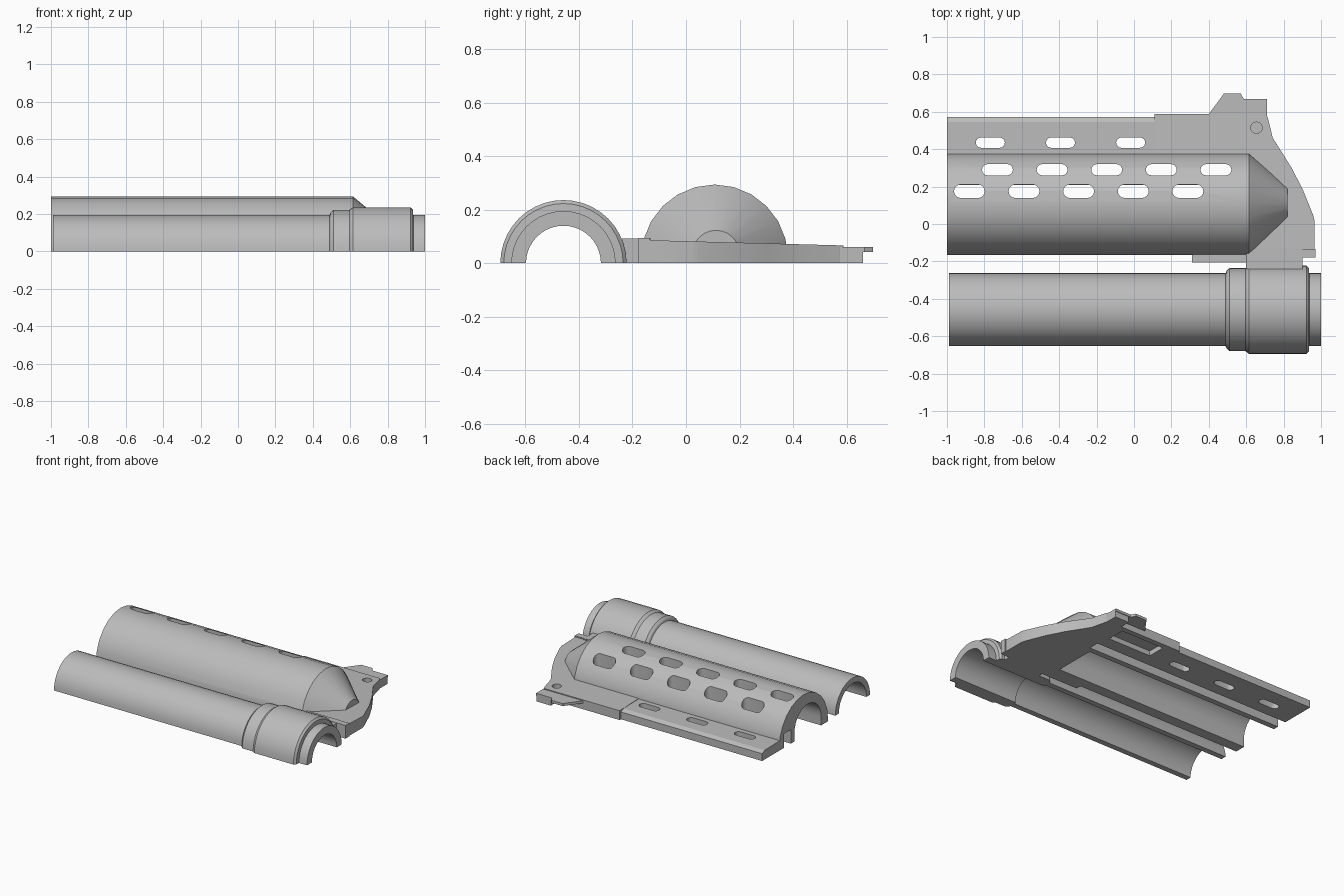
import bpy, bmesh, math

cube = bpy.data.objects.get("Cube")
if cube:
    bpy.data.objects.remove(cube, do_unlink=True)

grey = bpy.data.materials.new("plain_grey")
grey.use_nodes = True
GREY = (0.5, 0.5, 0.5, 1)
grey.diffuse_color = GREY
grey.node_tree.nodes["Principled BSDF"].inputs["Base Color"].default_value = GREY


def loft(name, rings):
    """Skin matching closed rings and cap both ends."""
    bm = bmesh.new()
    loops = [[bm.verts.new(p) for p in ring] for ring in rings]
    n = len(loops[0])
    for a, b in zip(loops, loops[1:]):
        for i in range(n):
            j = (i + 1) % n
            bm.faces.new((a[i], a[j], b[j], b[i]))
    bm.faces.new(loops[0])
    bm.faces.new(loops[-1])
    bmesh.ops.recalc_face_normals(bm, faces=bm.faces)
    mesh = bpy.data.meshes.new(name)
    bm.to_mesh(mesh)
    bm.free()
    mesh.materials.append(grey)
    ob = bpy.data.objects.new(name, mesh)
    bpy.context.collection.objects.link(ob)
    return ob


def prism(name, outline, z0, top):
    """Extrude an xy outline; top is a height or a function of y."""
    height = top if callable(top) else lambda y: top
    return loft(name, [[(x, y, z0) for x, y in outline],
                       [(x, y, height(y)) for x, y in outline]])


def box(name, x0, x1, y0, y1, z0, z1):
    return prism(name, [(x0, y0), (x1, y0), (x1, y1), (x0, y1)], z0, z1)


def along_x(name, section, x0, x1):
    return loft(name, [[(x, y, z) for y, z in section] for x in (x0, x1)])


def arc(cy, cz, r, n, flip=False):
    pts = [(cy + r * math.cos(math.pi * i / n), cz + r * math.sin(math.pi * i / n))
           for i in range(n + 1)]
    return pts[::-1] if flip else pts


def arch(cy, cz, r, n, base=0.0):
    """Half circle standing on straight legs."""
    return [(cy + r, base)] + arc(cy, cz, r, n) + [(cy - r, base)]


def slot(cx, cy, length, width, z0, z1):
    r, h = width / 2, (length - width) / 2
    pts = []
    for i in range(18):
        a = math.pi * (i if i < 9 else i - 1) / 8 - math.pi / 2
        pts.append((cx + (h if i < 9 else -h) + r * math.cos(a), cy + r * math.sin(a)))
    return prism("slot_cutter", pts, z0, z1)


def combine(target, tool, operation):
    mod = target.modifiers.new("combine", 'BOOLEAN')
    mod.operation = operation
    mod.solver = 'EXACT'
    mod.object = tool
    bpy.context.view_layer.objects.active = target
    bpy.ops.object.modifier_apply(modifier=mod.name)
    bpy.data.objects.remove(tool, do_unlink=True)


def smooth(ob):
    bpy.ops.object.select_all(action='DESELECT')
    ob.select_set(True)
    bpy.context.view_layer.objects.active = ob
    bpy.ops.object.shade_smooth_by_angle(angle=math.radians(25))


# Half tube with stepped collar and end lip: x, outer radius, inner radius
stations = [(-0.99, 0.195, 0.155), (0.49, 0.195, 0.155), (0.495, 0.208, 0.14),
            (0.51, 0.222, 0.14), (0.595, 0.222, 0.14), (0.615, 0.236, 0.14),
            (0.922, 0.236, 0.14), (0.935, 0.223, 0.14), (0.937, 0.195, 0.14),
            (1.0, 0.195, 0.14)]
TUBE_Y = -0.458
tube = loft("tube_half", [[(x, y, z) for y, z in
                           arc(TUBE_Y, 0, ro, 20) + arc(TUBE_Y, 0, ri, 20, True)]
                          for x, ro, ri in stations])
smooth(tube)

# Rounded guard with a tapered nose
guard = loft("guard_body", [[(x, y, z) for y, z in arch(cy, cz, r, 12)]
                            for x, cy, cz, r in ((-1, 0.107, 0.02, 0.274),
                                                 (0.615, 0.107, 0.02, 0.274),
                                                 (0.82, 0.112, 0.035, 0.088))])

# Slotted side rail with a bevelled outer edge
rail = along_x("side_rail", [(0.3, 0), (0.573, 0), (0.573, 0.052), (0.545, 0.066),
                             (0.3, 0.07)], -1, 0.2)
combine(guard, rail, 'UNION')

# Sloped end plate with a swept edge
plate = prism("end_plate", [(0.11, 0.05), (0.11, 0.588), (0.705, 0.588), (0.715, 0.57),
                            (0.742, 0.46), (0.84, 0.305), (0.9, 0.19), (0.957, 0.05),
                            (0.965, 0.02), (0.965, -0.14), (0.6, -0.14), (0.6, 0.05)],
              0, lambda y: 0.086 - 0.027 * (y + 0.14))
combine(guard, plate, 'UNION')

# Thin latch tab, its support, the edge strip and the link to the tube
combine(guard, prism("latch_tab", [(0.38, 0.56), (0.405, 0.595), (0.465, 0.675),
                                   (0.48, 0.698), (0.57, 0.698), (0.588, 0.667),
                                   (0.712, 0.667), (0.712, 0.56)], 0.042, 0.06), 'UNION')
combine(guard, box("tab_support", 0.6, 0.712, 0.57, 0.662, 0, 0.055), 'UNION')
combine(guard, box("edge_strip", 0.31, 0.62, -0.205, -0.12, 0, 0.06), 'UNION')
combine(guard, box("tube_link", 0.6, 0.9, -0.24, -0.13, 0, 0.092), 'UNION')
combine(guard, box("corner_lip", 0.85, 0.97, -0.178, -0.135, 0, 0.094), 'UNION')

# Underside channel, groove and pocket
combine(guard, along_x("channel_cutter", arch(0.06, 0.06, 0.15, 14, -0.05), -1.1, 0.55),
        'DIFFERENCE')
combine(guard, box("groove_cutter", -1.1, 0.58, 0.25, 0.325, -0.05, 0.1), 'DIFFERENCE')
combine(guard, box("pocket_cutter", 0.22, 0.56, 0.42, 0.55, -0.05, 0.035), 'DIFFERENCE')

# Staggered vent slots, rail slots and round recess
for i in range(5):
    combine(guard, slot(-0.88 + 0.292 * i, 0.175, 0.165, 0.072, 0.07, 0.4), 'DIFFERENCE')
    combine(guard, slot(-0.73 + 0.292 * i, 0.29, 0.165, 0.06, 0.05, 0.4), 'DIFFERENCE')
for i in range(3):
    combine(guard, slot(-0.768 + 0.375 * i, 0.435, 0.155, 0.055, -0.1, 0.2), 'DIFFERENCE')
combine(guard, slot(0.655, 0.515, 0.062, 0.06, 0.03, 0.2), 'DIFFERENCE')
smooth(guard)
